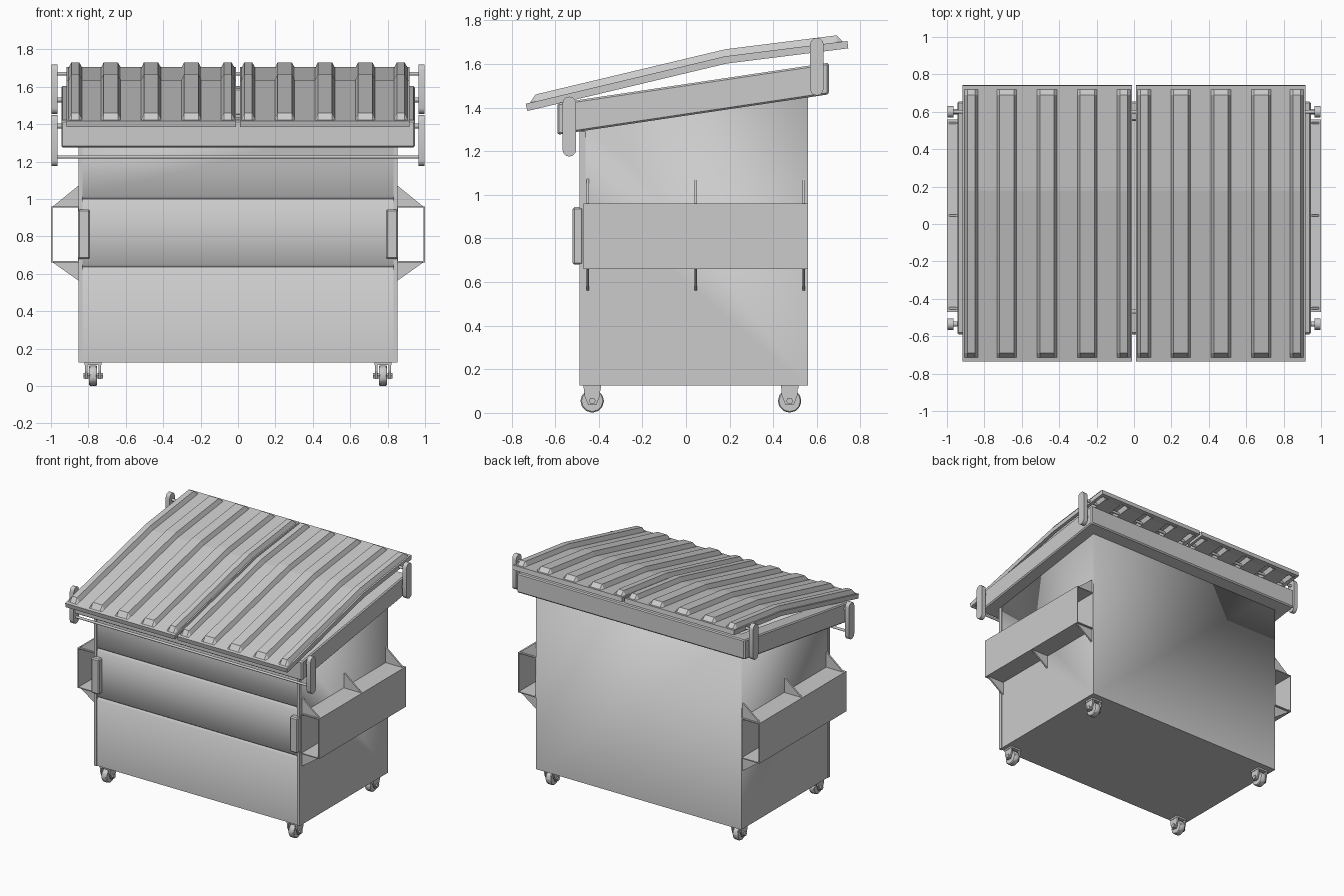
import bpy, bmesh, math
from mathutils import Matrix, Vector

cube = bpy.data.objects.get("Cube")
if cube:
    bpy.data.objects.remove(cube, do_unlink=True)

grey = bpy.data.materials.new("painted grey steel")
grey.use_nodes = True
grey.diffuse_color = (0.6, 0.6, 0.6, 1)
grey.node_tree.nodes["Principled BSDF"].inputs["Base Color"].default_value = (0.6, 0.6, 0.6, 1)


def finish(name, bm, smooth=None, shell=0, bevel=0):
    bmesh.ops.recalc_face_normals(bm, faces=bm.faces)
    mesh = bpy.data.meshes.new(name)
    bm.to_mesh(mesh)
    bm.free()
    mesh.materials.append(grey)
    ob = bpy.data.objects.new(name, mesh)
    bpy.context.collection.objects.link(ob)
    if shell:
        mod = ob.modifiers.new("shell", 'SOLIDIFY')
        mod.thickness, mod.offset = shell, -1
    if bevel:
        mod = ob.modifiers.new("bevel", 'BEVEL')
        mod.width, mod.segments = bevel, 1
    if smooth:
        bpy.ops.object.select_all(action='DESELECT')
        bpy.context.view_layer.objects.active = ob
        ob.select_set(True)
        bpy.ops.object.shade_smooth_by_angle(angle=math.radians(smooth))
    return ob


def prism(name, pts, axis, a, b, drop=None, **kw):
    """Extrude a profile along x (points are y, z) or y (points are x, z)."""
    bm = bmesh.new()
    at = (lambda p, t: (t, p[0], p[1])) if axis == 'x' else (lambda p, t: (p[0], t, p[1]))
    ends = [[bm.verts.new(at(p, t)) for p in pts] for t in (a, b)]
    bm.faces.new(ends[0])
    bm.faces.new(ends[1])
    n = len(pts)
    for i in range(n):
        j = (i + 1) % n
        bm.faces.new((ends[0][i], ends[0][j], ends[1][j], ends[1][i]))
    bmesh.ops.recalc_face_normals(bm, faces=bm.faces)
    if drop:
        gone = [f for f in bm.faces if drop(f.normal)]
        bmesh.ops.delete(bm, geom=gone, context='FACES')
    return finish(name, bm, **kw)


def box(name, x0, x1, y0, y1, z0, z1, **kw):
    return prism(name, [(x0, z0), (x1, z0), (x1, z1), (x0, z1)], 'y', y0, y1, **kw)


def rod(name, x0, x1, y, z, r, sides=10, **kw):
    bm = bmesh.new()
    m = Matrix.Translation(((x0 + x1) / 2, y, z)) @ Matrix.Rotation(math.pi / 2, 4, 'Y')
    bmesh.ops.create_cone(bm, cap_ends=True, segments=sides, radius1=r, radius2=r,
                          depth=abs(x1 - x0), matrix=m)
    return finish(name, bm, smooth=40, **kw)


def capsule(y, z0, z1, r, steps=6):
    """Upright pill outline in y, z."""
    pts = []
    for zc, start in ((z1 - r, 0), (z0 + r, math.pi)):
        for i in range(steps + 1):
            t = start + math.pi * i / steps
            pts.append((y + r * math.cos(t), zc + r * math.sin(t)))
    return pts


def rim_z(y, base):
    return base + 0.149 * (y + 0.59)


# Hollow body with two pressed grooves across the front
front, back, floor = -0.48, 0.56, 0.125
profile = [(back, rim_z(back, 1.41)), (back, floor), (front, floor)]
for z in (0.635, 1.0):
    profile += [(front, z - 0.014), (front + 0.014, z), (front, z + 0.014)]
profile.append((front, rim_z(front, 1.41)))
prism("body", profile, 'x', -0.85, 0.85, drop=lambda n: n.z > 0.9, shell=0.012, smooth=50)

# Sloped rim around the opening
bm = bmesh.new()
loops = []
for hx, y0, y1, base in ((0.945, -0.59, 0.655, 1.275), (0.945, -0.59, 0.655, 1.42),
                         (0.84, -0.47, 0.55, 1.42), (0.84, -0.47, 0.55, 1.275)):
    loops.append([bm.verts.new((x, y, rim_z(y, base)))
                  for x, y in ((-hx, y0), (hx, y0), (hx, y1), (-hx, y1))])
for k in range(4):
    p, q = loops[k], loops[(k + 1) % 4]
    for i in range(4):
        j = (i + 1) % 4
        bm.faces.new((p[i], p[j], q[j], q[i]))
finish("top_rim", bm, bevel=0.008)


# Ribbed lids, bent across the middle
def lid_z(y):
    if y < 0.18:
        return 1.417 + (y + 0.735) / 0.915 * 0.218
    return 1.635 + (y - 0.18) / 0.56 * 0.07


rows = [(-0.735, 0), (-0.715, 0), (-0.69, 1), (0.18, 1), (0.69, 1), (0.72, 0), (0.74, 0)]
for side, s in (("left", 1), ("right", -1)):
    cols = [(0.01, 0)]
    for c, half in ((0.055, 0.036), (0.25, 0.053), (0.465, 0.053), (0.68, 0.053), (0.87, 0.036)):
        top = half - 0.015
        cols += [(c - half, 0), (c - top, 1), (c + top, 1), (c + half, 0)]
    cols.append((0.918, 0))
    bm = bmesh.new()
    grid = [[bm.verts.new((s * x, y, lid_z(y) + 0.032 * u * v)) for x, u in cols]
            for y, v in rows]
    for r in range(len(rows) - 1):
        for c in range(len(cols) - 1):
            quad = [grid[r][c], grid[r][c + 1], grid[r + 1][c + 1], grid[r + 1][c]]
            bm.faces.new(quad if s > 0 else quad[::-1])
    finish(side + "_lid", bm, shell=0.034)

# Rods running the full width
rod("front_rod", -0.98, 0.98, -0.535, 1.225, 0.009)
rod("rear_hinge_rod", -0.98, 0.98, 0.6, 1.67, 0.01)

for side, s in (("left", 1), ("right", -1)):
    # Hinge straps and their studs
    for end, y, z0, z1, zs in (("front", -0.535, 1.175, 1.45, 1.39),
                               ("rear", 0.6, 1.455, 1.72, 1.53)):
        prism(f"{side}_{end}_strap", capsule(y, z0, z1, 0.031), 'x',
              s * 0.965, s * 0.998, smooth=40)
        rod(f"{side}_{end}_strap_stud", s * 0.93, s * 0.97, y, zs, 0.014)

    # Fork pocket: open-ended sleeve
    box(side + "_fork_pocket", s * 0.848, s, -0.47, 0.56, 0.66, 0.96,
        drop=lambda n: abs(n.y) > 0.9, shell=0.01)

    # Triangular gussets above and below the pocket
    for i, y in enumerate((-0.45, 0.045, 0.54)):
        for where, z, tip in (("upper", 0.96, 1.075), ("lower", 0.66, 0.56)):
            prism(f"{side}_{where}_gusset_{i + 1}",
                  [(s * 0.848, z), (s * 0.99, z), (s * 0.848, tip)],
                  'y', y - 0.006, y + 0.006)

    # Guide plate beside the pocket mouth, and front corner strip
    guide = box(side + "_guide_plate", s * 0.79, s * 0.855, -0.52, -0.47, 0.68, 0.943, bevel=0.008)
    box(side + "_corner_strip", s * 0.832, s * 0.853, -0.488, -0.46, floor, 1.29)

    # Casters
    for end, y in (("front", -0.43), ("rear", 0.475)):
        tag, cx = f"{side}_{end}_caster", s * 0.775
        rod(tag + "_wheel", cx - 0.022, cx + 0.022, y, 0.055, 0.054, 12, bevel=0.005)
        rod(tag + "_axle", cx - 0.052, cx + 0.052, y, 0.055, 0.016, 6)
        box(tag + "_mount", cx - 0.045, cx + 0.045, y - 0.04, y + 0.04, 0.112, 0.128)
        for k in (-1, 1):
            prism(f"{tag}_fork_{'outer' if k == s else 'inner'}",
                  [(y - 0.038, 0.125), (y - 0.036, 0.08), (y - 0.018, 0.036),
                   (y + 0.018, 0.036), (y + 0.036, 0.08), (y + 0.038, 0.125)],
                  'x', cx + k * 0.03, cx + k * 0.042)
